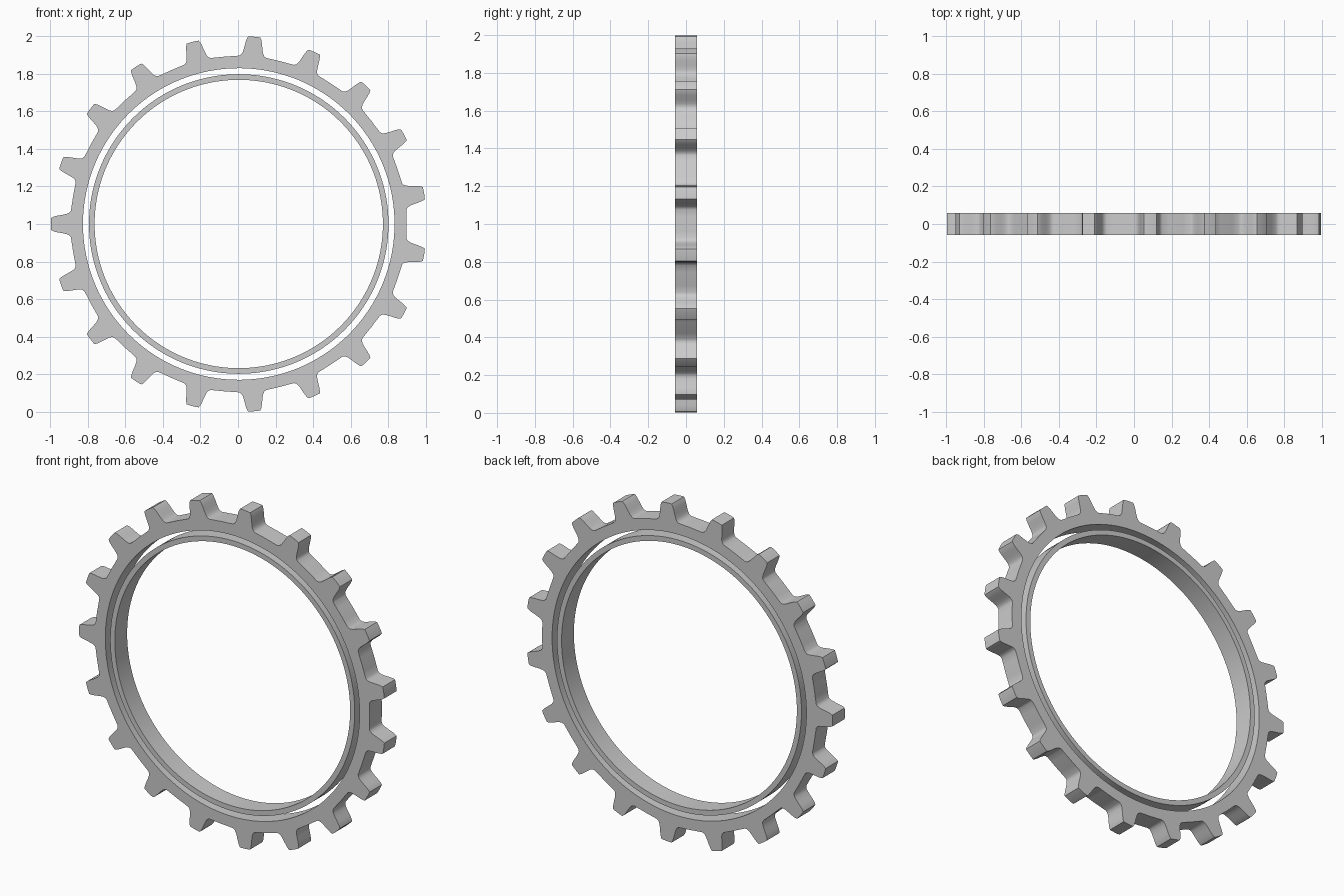
import bpy
import bmesh
import math

cube = bpy.data.objects.get("Cube")
if cube:
    bpy.data.objects.remove(cube, do_unlink=True)

TEETH = 19
HALF_DEPTH = 0.0575
CENTRE = (0.004, 0, 1)
PITCH = math.tau / TEETH


def make_ring(name, outline, inner_radius):
    """Extruded ring: outline is a closed list of (angle, outer radius)."""
    bm = bmesh.new()
    sections = []
    for angle, radius in outline:
        c, s = math.cos(angle), math.sin(angle)
        corners = [(radius, -HALF_DEPTH), (radius, HALF_DEPTH),
                   (inner_radius, HALF_DEPTH), (inner_radius, -HALF_DEPTH)]
        sections.append([bm.verts.new((r * c, y, r * s)) for r, y in corners])
    for i, a in enumerate(sections):
        b = sections[(i + 1) % len(sections)]
        for k in range(4):
            n = (k + 1) % 4
            bm.faces.new((a[k], a[n], b[n], b[k]))
    bmesh.ops.recalc_face_normals(bm, faces=bm.faces)
    mesh = bpy.data.meshes.new(name)
    bm.to_mesh(mesh)
    bm.free()
    obj = bpy.data.objects.new(name, mesh)
    obj.location = CENTRE
    bpy.context.collection.objects.link(obj)
    bpy.ops.object.select_all(action='DESELECT')
    obj.select_set(True)
    bpy.context.view_layer.objects.active = obj
    bpy.ops.object.shade_smooth_by_angle(angle=math.radians(30))
    return obj


# Half a tooth: (sideways offset, radius), from tip to root
half_tooth = [(0.018, 1.001), (0.033, 1.0), (0.039, 0.988), (0.044, 0.968),
              (0.049, 0.94), (0.054, 0.918), (0.061, 0.904), (0.072, 0.897),
              (0.11, 0.895)]
half = [(t / r, r) for t, r in half_tooth]
tooth = [(-a, r) for a, r in reversed(half)] + [(0, 1.001)] + half
tooth.append((PITCH / 2, 0.895))

# Toothed outer rim, with one tooth pointing along -x
gear_outline = [(math.pi + i * PITCH + a, r) for i in range(TEETH) for a, r in tooth]
make_ring("toothed_rim", gear_outline, 0.83)

# Thin loose ring inside the rim
STEPS = 160
ring_outline = [(i * math.tau / STEPS, 0.798) for i in range(STEPS)]
make_ring("inner_ring", ring_outline, 0.768)
